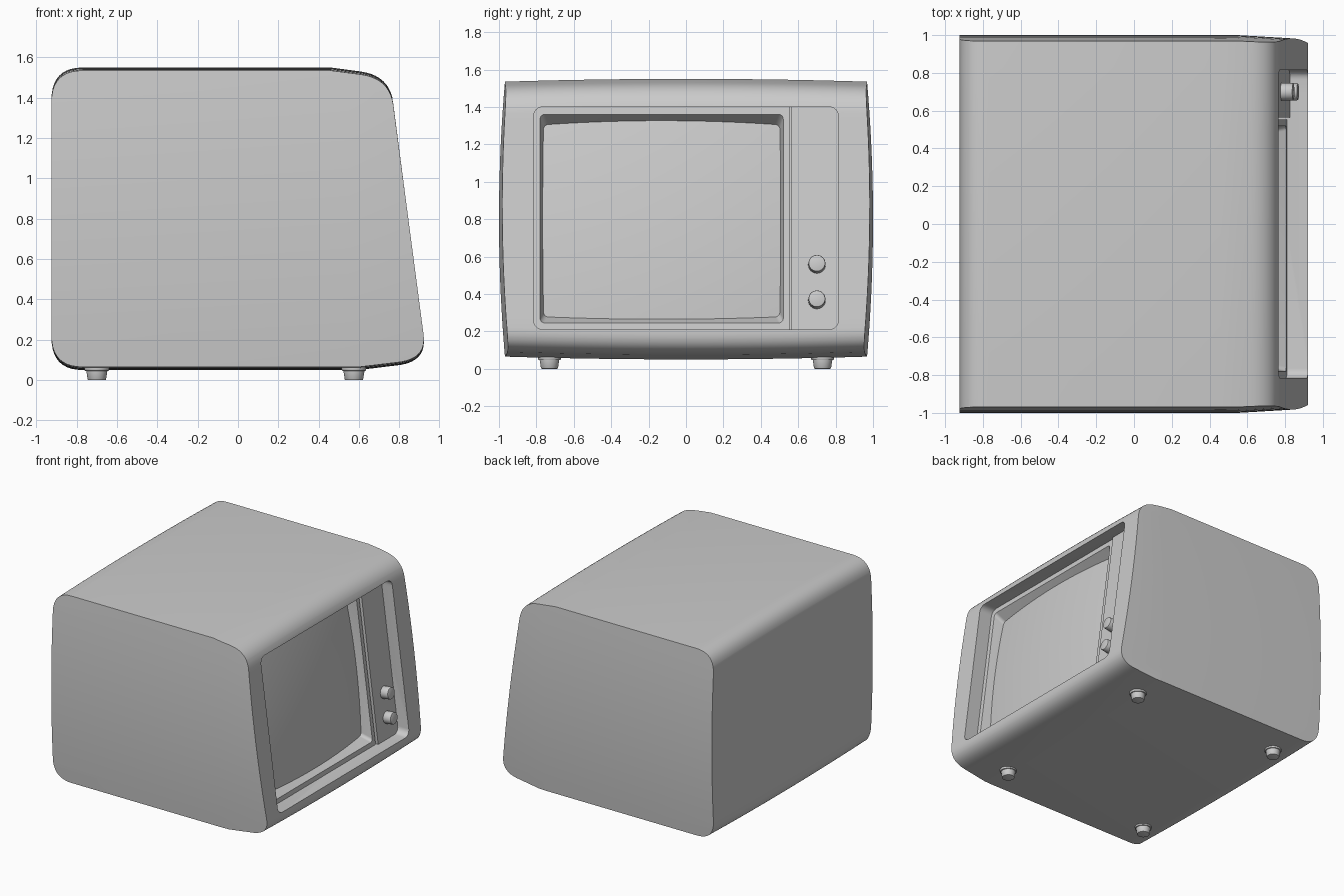
import bpy, bmesh, math
from mathutils import Matrix, Vector

if "Cube" in bpy.data.objects:
    bpy.data.objects.remove(bpy.data.objects["Cube"])


def face_x(z):
    """x of the leaning front face at height z"""
    return 0.922 - 0.129 * (z - 0.2)


def finish(bm, name, smooth=True):
    bmesh.ops.recalc_face_normals(bm, faces=bm.faces)
    me = bpy.data.meshes.new(name)
    bm.to_mesh(me)
    bm.free()
    ob = bpy.data.objects.new(name, me)
    bpy.context.collection.objects.link(ob)
    if smooth:
        smooth_ob(ob)
    return ob


def smooth_ob(ob):
    bpy.ops.object.select_all(action='DESELECT')
    ob.select_set(True)
    bpy.context.view_layer.objects.active = ob
    bpy.ops.object.shade_smooth_by_angle(angle=math.radians(30))


def corner(a, c, b, n=10):
    """rounded corner from a to b pulled toward c"""
    a, b, c = Vector(a), Vector(b), Vector(c)
    return [a * (1 - t) ** 2 + c * 2 * t * (1 - t) + b * t * t for t in (i / n for i in range(n + 1))]


def round_rect(y0, y1, z0, z1, r, n=6):
    pts = []
    for cy, cz, a0 in ((y1 - r, z1 - r, 0), (y0 + r, z1 - r, 90), (y0 + r, z0 + r, 180), (y1 - r, z0 + r, 270)):
        for i in range(n + 1):
            a = math.radians(a0 + 90 * i / n)
            pts.append((cy + r * math.cos(a), cz + r * math.sin(a)))
    return pts


def loft(name, rings, closed=False):
    """join (depth, outline) rings set parallel to the front face"""
    bm = bmesh.new()
    loops = [[bm.verts.new((face_x(z) + d, y, z)) for y, z in pts] for d, pts in rings]
    pairs = list(zip(loops, loops[1:]))
    if closed:
        pairs.append((loops[-1], loops[0]))
    else:
        bm.faces.new(loops[0])
        bm.faces.new(loops[-1])
    for a, b in pairs:
        for i in range(len(a)):
            j = (i + 1) % len(a)
            bm.faces.new((a[i], a[j], b[j], b[i]))
    return finish(bm, name)


def cone(name, loc, r1, r2, h, rot=Matrix(), bevel=0.006):
    bm = bmesh.new()
    bmesh.ops.create_cone(bm, cap_ends=True, segments=32, radius1=r1, radius2=r2, depth=h)
    if bevel:
        rim = [e for e in bm.edges if abs(e.verts[0].co.z - e.verts[1].co.z) < 1e-5]
        bmesh.ops.bevel(bm, geom=rim, offset=bevel, segments=2, affect='EDGES', profile=0.5)
    bm.transform(Matrix.Translation(loc) @ rot)
    return finish(bm, name)


# Cabinet: side profile extruded, sliced, then gently crowned
profile = (corner((-0.925, 0.21), (-0.925, 0.05), (-0.77, 0.05)) + [Vector((0.6, 0.05))]
           + corner((0.78, 0.072), (0.935, 0.085), (face_x(0.21), 0.21))
           + corner((face_x(1.38), 1.38), (0.75, 1.51), (0.61, 1.53)) + [Vector((0.46, 1.55))]
           + corner((-0.77, 1.55), (-0.925, 1.55), (-0.925, 1.39)))
bm = bmesh.new()
f = bm.faces.new([bm.verts.new((x, -1, z)) for x, z in profile])
ext = bmesh.ops.extrude_face_region(bm, geom=[f])['geom']
bmesh.ops.translate(bm, vec=(0, 2, 0), verts=[v for v in ext if isinstance(v, bmesh.types.BMVert)])


def slice_at(co, no):
    bmesh.ops.bisect_plane(bm, geom=bm.verts[:] + bm.edges[:] + bm.faces[:], plane_co=co, plane_no=no, dist=1e-5)


for i in range(1, 14):
    slice_at((0, -1 + i / 7, 0), (0, 1, 0))
for i in range(1, 14):
    slice_at((0, 0, 0.05 + 1.5 * i / 14), (0, 0, 1))
slice_at((0.55, 0, 0), (1, 0, 0))
for v in bm.verts:
    x, y, z = v.co
    v.co.y = y * (1 - 0.032 * ((z - 0.8) / 0.75) ** 2 - 0.06 * max(0, x - 0.55))
    v.co.z = 0.8 + (z - 0.8) * (1 - 0.02 * y * y)
cabinet = finish(bm, "cabinet", False)

# Front recess and the small cable notch at the lower back edge
recess = loft("recess_cutter", [(d, round_rect(-0.815, 0.815, 0.21, 1.4, 0.05)) for d in (-0.24, 0.1)])
notch = cone("notch_cutter", (-0.92, 0.62, 0.06), 0.1, 0.1, 0.2, Matrix.Rotation(math.pi / 2, 4, 'Y'), 0)
for cutter in (recess, notch):
    mod = cabinet.modifiers.new("cut", 'BOOLEAN')
    mod.operation = 'DIFFERENCE'
    mod.solver = 'EXACT'
    mod.object = cutter
    bpy.context.view_layer.objects.active = cabinet
    bpy.ops.object.modifier_apply(modifier=mod.name)
    bpy.data.objects.remove(cutter)
smooth_ob(cabinet)

# Screen bezel with tapered opening
outer = round_rect(-0.822, 0.553, 0.203, 1.407, 0.004)
loft("screen_bezel", [(-0.235, outer), (-0.11, outer),
                      (-0.11, round_rect(-0.78, 0.52, 0.245, 1.36, 0.025)),
                      (-0.21, round_rect(-0.757, 0.497, 0.285, 1.29, 0.025))], closed=True)

# Bulging picture tube glass
bm = bmesh.new()
bmesh.ops.create_grid(bm, x_segments=24, y_segments=24, size=1)
for v in bm.verts:
    u, w = v.co.x, v.co.y
    y, z = -0.13 + 0.645 * u, 0.805 + 0.545 * w
    v.co = (face_x(z) - 0.135 - 0.035 * u * u - 0.025 * w * w, y, z)
finish(bm, "screen")

# Control panel and knobs
loft("control_panel", [(d, round_rect(0.563, 0.822, 0.203, 1.407, 0.004)) for d in (-0.235, -0.095)])
tilt = Matrix.Rotation(math.pi / 2 - math.atan(0.129), 4, 'Y')
for name, z in (("upper_knob", 0.56), ("lower_knob", 0.37)):
    cone(name, (face_x(z) - 0.068, 0.7, z), 0.047, 0.045, 0.075, tilt)

# Tapered feet with collars
for x, end in ((-0.7, "back"), (0.575, "front")):
    for y, side in ((-0.73, "left"), (0.73, "right")):
        cone(f"{end}_{side}_foot", (x, y, 0.035), 0.045, 0.056, 0.07, bevel=0.004)
        cone(f"{end}_{side}_foot_collar", (x, y, 0.056), 0.06, 0.062, 0.02, bevel=0.003)
